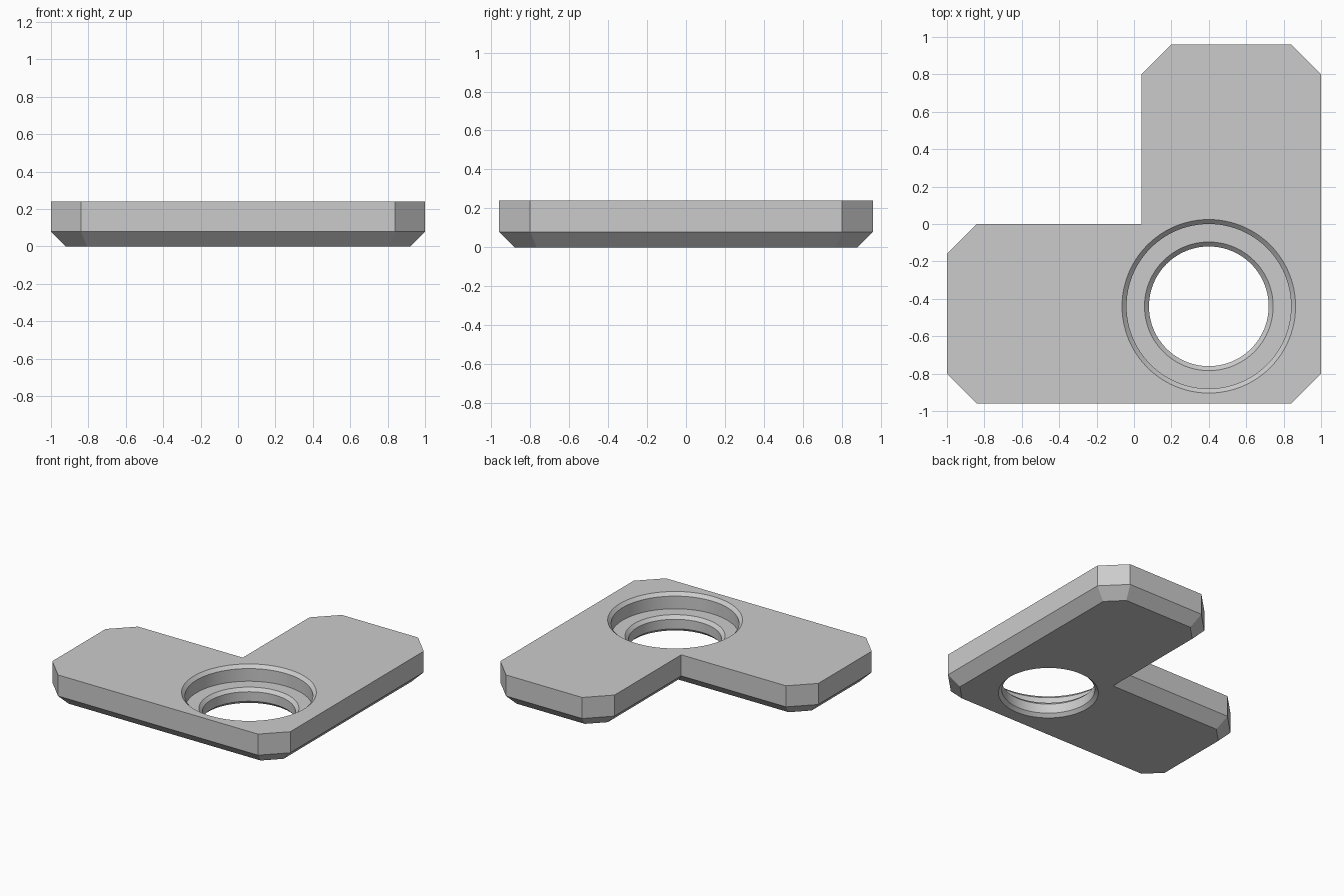
import bpy
import bmesh
import math
from mathutils import Vector

default = bpy.data.objects.get("Cube")
if default:
    bpy.data.objects.remove(default)

grey = bpy.data.materials.new("light grey")
grey.use_nodes = True
grey.diffuse_color = (0.6, 0.6, 0.6, 1)
grey.node_tree.nodes["Principled BSDF"].inputs["Base Color"].default_value = (0.6, 0.6, 0.6, 1)


def inset(points, dist):
    """Shrink a counter-clockwise outline evenly with mitred corners."""
    result = []
    for i, p in enumerate(points):
        a = (p - points[i - 1]).normalized()
        b = (points[(i + 1) % len(points)] - p).normalized()
        na, nb = Vector((-a.y, a.x)), Vector((-b.y, b.x))
        result.append(p + (na + nb) * dist / (1 + na.dot(nb)))
    return result


def loft(name, rings):
    """Closed solid through stacked rings of 3D points, bottom to top."""
    bm = bmesh.new()
    loops = [[bm.verts.new(p) for p in ring] for ring in rings]
    n = len(loops[0])
    for low, high in zip(loops, loops[1:]):
        for i in range(n):
            j = (i + 1) % n
            bm.faces.new((low[i], low[j], high[j], high[i]))
    bm.faces.new(loops[0][::-1])
    bm.faces.new(loops[-1])
    bmesh.ops.recalc_face_normals(bm, faces=bm.faces)
    mesh = bpy.data.meshes.new(name)
    bm.to_mesh(mesh)
    bm.free()
    mesh.materials.append(grey)
    obj = bpy.data.objects.new(name, mesh)
    bpy.context.collection.objects.link(obj)
    return obj


# L-shaped plate with clipped outer corners and a bevelled underside
outline = [Vector(p) for p in (
    (-1, -0.8), (-0.84, -0.96), (0.84, -0.96), (1, -0.8), (1, 0.8), (0.84, 0.96),
    (0.2, 0.96), (0.04, 0.8), (0.04, 0), (-0.84, 0), (-1, -0.16))]
layers = ((inset(outline, 0.08), 0), (outline, 0.08), (outline, 0.24))
plate = loft("corner_plate", [[(p.x, p.y, z) for p in ring] for ring, z in layers])

# Stepped hole with chamfered rims, as (radius, height)
hole_profile = ((0.354, -0.01), (0.32, 0.024), (0.32, 0.096), (0.344, 0.12),
                (0.44, 0.12), (0.44, 0.216), (0.474, 0.25))
SIDES = 96
turns = [2 * math.pi * i / SIDES for i in range(SIDES)]
cutter = loft("hole_cutter", [
    [(0.4 + r * math.cos(t), -0.44 + r * math.sin(t), z) for t in turns]
    for r, z in hole_profile])

# Cut the hole, then shade
cut = plate.modifiers.new("stepped_hole", 'BOOLEAN')
cut.operation = 'DIFFERENCE'
cut.solver = 'EXACT'
cut.object = cutter
bpy.ops.object.select_all(action='DESELECT')
plate.select_set(True)
bpy.context.view_layer.objects.active = plate
bpy.ops.object.modifier_apply(modifier=cut.name)
bpy.data.objects.remove(cutter)
bpy.ops.object.shade_smooth_by_angle(angle=math.radians(25))
